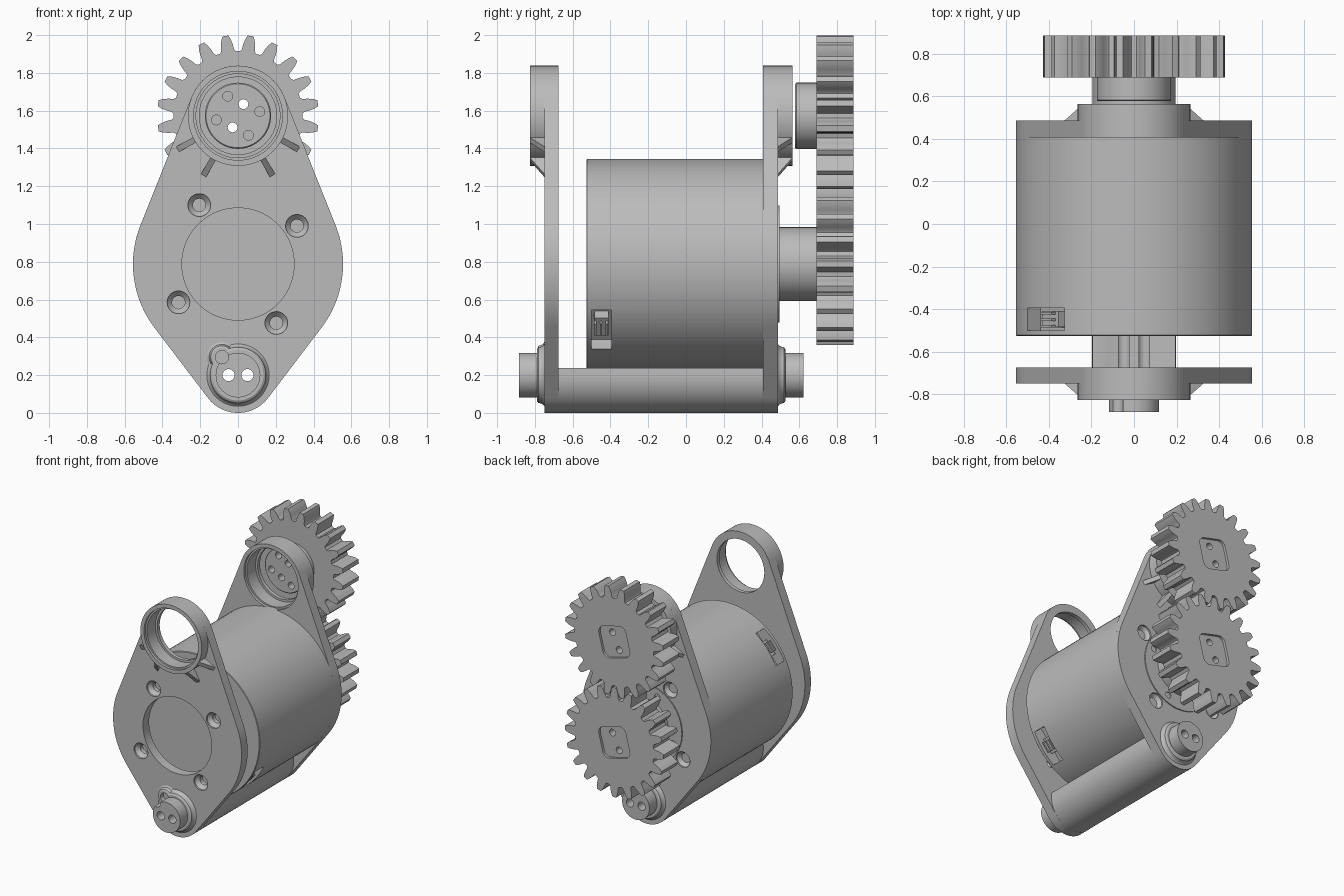
import bpy
import bmesh
from math import sin, cos, pi, radians, sqrt
from mathutils import Matrix, Vector
from mathutils.geometry import convex_hull_2d

cube = bpy.data.objects.get("Cube")
if cube:
    bpy.data.objects.remove(cube)

grey = bpy.data.materials.new("plain_grey")
grey.use_nodes = True
grey.diffuse_color = (0.5, 0.5, 0.5, 1)
grey.node_tree.nodes["Principled BSDF"].inputs["Base Color"].default_value = (0.5, 0.5, 0.5, 1)

TOP, MID, LOW = 1.573, 0.788, 0.20     # heights of the three axes
FRONT, BACK = (-0.75, -0.675), (0.407, 0.487)   # plate thicknesses along y


def circle(r, x=0, z=0, n=64):
    return [(x + r * cos(2 * pi * i / n), z + r * sin(2 * pi * i / n)) for i in range(n)]


def loft(name, rings):
    """Solid skinned through (outline, y) rings with equal point counts."""
    bm = bmesh.new()
    loops = [[bm.verts.new((x, y, z)) for x, z in pts] for pts, y in rings]
    n = len(loops[0])
    for a, b in zip(loops, loops[1:]):
        for i in range(n):
            bm.faces.new((a[i], a[(i + 1) % n], b[(i + 1) % n], b[i]))
    bm.faces.new(loops[0])
    bm.faces.new(loops[-1])
    bmesh.ops.recalc_face_normals(bm, faces=bm.faces)
    mesh = bpy.data.meshes.new(name)
    bm.to_mesh(mesh)
    bm.free()
    mesh.materials.append(grey)
    ob = bpy.data.objects.new(name, mesh)
    bpy.context.collection.objects.link(ob)
    return ob


def prism(name, pts, y0, y1):
    return loft(name, [(pts, y0), (pts, y1)])


def turned(name, x, z, steps, n=64):
    """Round part along y from (radius, y) steps."""
    return loft(name, [(circle(r, x, z, n), y) for r, y in steps])


def boolean(ob, others, op="DIFFERENCE"):
    for other in others:
        mod = ob.modifiers.new("bool", "BOOLEAN")
        mod.operation, mod.solver, mod.object = op, "EXACT", other
        bpy.context.view_layer.objects.active = ob
        bpy.ops.object.modifier_apply(modifier=mod.name)
        bpy.data.objects.remove(other)


def drill(r, x, z, y0, y1, n=24):
    return turned("cutter", x, z, [(r, y0), (r, y1)], n)


def finish(ob):
    bpy.ops.object.select_all(action="DESELECT")
    ob.select_set(True)
    bpy.context.view_layer.objects.active = ob
    bpy.ops.object.shade_smooth_by_angle(angle=radians(30))


# Plate outline: hull around three circles
cloud = [Vector(p) for r, z in ((0.265, TOP), (0.556, MID), (0.20, LOW)) for p in circle(r, 0, z, 128)]
outline = [tuple(cloud[i]) for i in convex_hull_2d(cloud)]
screws = [(-0.205, 1.10), (0.312, 0.99), (-0.315, 0.585), (0.203, 0.476)]
wire_holes = [-0.05, 0.05]


def end_plate(name, span, side):
    """Plate with bearing ring, gussets and countersunk screw holes; side is the outward y."""
    outer = span[0] if side < 0 else span[1]
    inner = span[1] if side < 0 else span[0]
    rim = outer + side * 0.077
    plate = prism(name, outline, *span)
    boolean(plate, [turned("ring", 0, TOP, [(0.265, inner), (0.265, rim)], 96)], "UNION")
    # bearing bore with a lip toward the back
    front, back = sorted((inner, rim))
    boolean(plate, [turned("bore", 0, TOP, [(0.235, front - 0.01), (0.235, front + 0.02), (0.222, front + 0.02),
                                            (0.222, back - 0.03), (0.205, back - 0.03), (0.205, back + 0.01)])])
    for x, z in screws:
        boolean(plate, [turned("countersink", x, z, [(0.06, outer + side * 0.01), (0.06, outer - side * 0.012),
                        (0.034, outer - side * 0.04), (0.034, inner - side * 0.01)], 32)])
    for x in wire_holes:
        boolean(plate, [drill(0.032, x, LOW, span[0] - 0.01, span[1] + 0.01)])
    if side < 0:
        boolean(plate, [drill(0.297, 0, MID, span[0] - 0.01, span[1] + 0.01, 96)])
    finish(plate)
    # gussets fanned below the ring
    for k, deg in enumerate((209, 240, 300, 331)):
        u = Vector((cos(radians(deg)), 0, sin(radians(deg))))
        w = Vector((-u.z, 0, u.x)) * 0.016
        c = Vector((0, 0, TOP))
        tri = [c + u * 0.255 + Vector((0, rim, 0)), c + u * 0.265 + Vector((0, rim, 0)),
               c + u * 0.365 + Vector((0, outer, 0)), c + u * 0.255 + Vector((0, outer, 0))]
        bm = bmesh.new()
        lo = bm.faces.new([bm.verts.new(p - w) for p in tri])
        ext = bmesh.ops.extrude_face_region(bm, geom=[lo])
        bmesh.ops.translate(bm, vec=w * 2, verts=[v for v in ext["geom"] if isinstance(v, bmesh.types.BMVert)])
        bmesh.ops.recalc_face_normals(bm, faces=bm.faces)
        mesh = bpy.data.meshes.new(name + "_gusset")
        bm.to_mesh(mesh)
        bm.free()
        mesh.materials.append(grey)
        bpy.context.collection.objects.link(bpy.data.objects.new(f"{name}_gusset_{k + 1}", mesh))
    # lower cable boss with a filleted collar
    steps = [(0.165, 0), (0.155, 0.008), (0.15, 0.02), (0.147, 0.032), (0.135, 0.04), (0.118, 0.04), (0.118, 0.134)]
    boss = turned(name + "_boss", 0, LOW, [(r, outer + side * d) for r, d in steps])
    cutters = [drill(0.032, x, LOW, outer - 0.2, outer + 0.2) for x in wire_holes]
    if side < 0:
        # keyway notch with a raised lip around it
        lip = [(0.08, 0), (0.068, 0.008), (0.06, 0.03), (0.05, 0.036)]
        boolean(boss, [turned("lip", -0.085, 0.295, [(r, outer - d) for r, d in lip], 32)], "UNION")
        cutters.append(drill(0.035, -0.085, 0.295, outer - 0.2, outer - 0.001))
    boolean(boss, cutters)
    finish(boss)


end_plate("front_plate", FRONT, -1)
end_plate("back_plate", BACK, 1)

# Spacer bar joining the plates: round below, shallow cradle on top
arc = circle(0.197, 0, 0.197)[32:] + [(0.197, 0.197), (0.195, 0.237)]
cradle = [(x / 100, MID - sqrt(0.571 ** 2 - (x / 100) ** 2)) for x in range(15, -16, -3)]
bar = prism("spacer_bar", arc + cradle + [(-0.195, 0.237)], FRONT[1], BACK[0])
boolean(bar, [drill(0.032, x, LOW, -1, 1) for x in wire_holes])
finish(bar)

# Motor can with two opposite connector slots
motor = turned("motor_can", 0, MID, [(0.552, -0.527), (0.556, -0.523), (0.556, 0.45)], 96)
slot_angles = [radians(140), radians(-40)]


def tangent_box(angle, r0, r1, half):
    c, s = cos(angle), sin(angle)
    return [(r * c - t * s, MID + r * s + t * c) for r, t in ((r0, -half), (r1, -half), (r1, half), (r0, half))]


for a in slot_angles:
    boolean(motor, [prism("slot", tangent_box(a, 0.46, 0.6, 0.135), -0.50, -0.395)])
finish(motor)
for k, a in enumerate(slot_angles):
    prism(f"connector_{k + 1}", tangent_box(a, 0.45, 0.515, 0.06), -0.485, -0.41)
    for j, y in enumerate((-0.48, -0.45, -0.42)):
        prism(f"connector_{k + 1}_pin_{j + 1}", tangent_box(a, 0.45, 0.54, 0.04), y - 0.006, y + 0.006)

# Motor face seen on the back plate
face = turned("motor_face", 0, MID, [(0.31, 0.44), (0.31, 0.495)], 96)
boolean(face, [drill(0.024, 0.25 * cos(a), MID + 0.25 * sin(a), 0.46, 0.6) for a in (0.4, 1.97, 3.54, 5.11)])
finish(face)

# Gears
TEETH = 20
tooth = [(-7.0, 0.342), (-5.6, 0.353), (-4.8, 0.38), (-3.5, 0.408), (-2.1, 0.428),
         (2.1, 0.428), (3.5, 0.408), (4.8, 0.38), (5.6, 0.353), (7.0, 0.342)]


def gear(name, z, phase, hub_r, hub_y):
    pts = []
    for i in range(TEETH):
        for deg, r in tooth:
            a = radians(90 + phase + i * 360 / TEETH + deg)
            pts.append((r * cos(a), z + r * sin(a)))
    wheel = prism(name, pts, 0.69, 0.887)
    boolean(wheel, [turned("hub", 0, z, [(hub_r - 0.006, hub_y), (hub_r, hub_y + 0.006), (hub_r, 0.70)])], "UNION")
    # rounded square recess on the back
    turn = Matrix.Rotation(radians(-14), 2)
    square = []
    for i in range(4):
        for j in range(7):
            a = pi / 2 * i + pi / 2 * j / 6
            corner = Vector((0.07 * (1, -1, -1, 1)[i], 0.07 * (1, 1, -1, -1)[i]))
            p = turn @ (corner + Vector((cos(a), sin(a))) * 0.05)
            square.append((p.x, z + p.y))
    boolean(wheel, [prism("recess", square, 0.867, 0.9)])
    # two through holes and four blind ones
    for a, r, end in [(65, 0.068, 1), (245, 0.068, 1)] + [(d, 0.117, 0.7) for d in (11, 118, 191, 298)]:
        a = radians(a)
        boolean(wheel, [drill(0.026, r * cos(a), z + r * sin(a), hub_y - 0.05, end, 20)])
    finish(wheel)


gear("upper_gear", TOP, 180 / TEETH, 0.175, 0.578)
gear("lower_gear", MID, 0, 0.195, 0.488)
